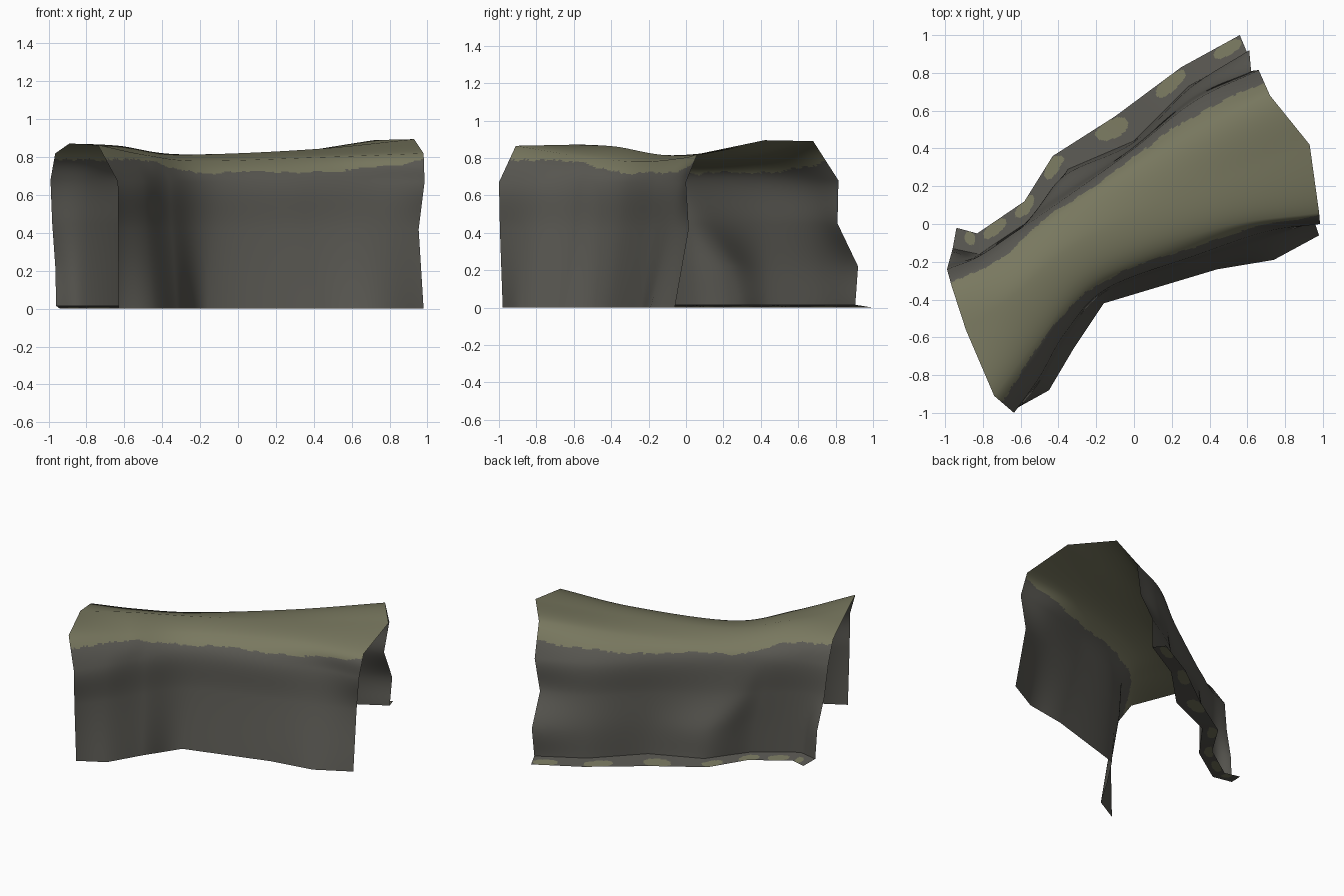
import bpy, random
from mathutils import Vector

if "Cube" in bpy.data.objects:
    bpy.data.objects.remove(bpy.data.objects["Cube"])

random.seed(4)
ALONG, ACROSS = 144, 20


def flat(z, pts):
    return [Vector((x, y, z)) for x, y in pts]


def between(a, b, f, z):
    """Rail part way from rail a to rail b, at height z."""
    out = [p.lerp(q, f) for p, q in zip(a, b)]
    for p in out:
        p.z = z
    return out


def sample(pts, t, smooth=True):
    """Point on an evenly spaced polyline or Catmull-Rom curve, t from 0 to 1."""
    n = len(pts) - 1
    i = min(int(t * n + 1e-9), n - 1)
    f = t * n - i
    a, b = pts[i], pts[i + 1]
    if not smooth:
        return a.lerp(b, f)
    m0 = (b - pts[i - 1]) / 2 if i > 0 else b - a
    m1 = (pts[i + 2] - a) / 2 if i + 2 <= n else b - a
    return (a * (2*f**3 - 3*f*f + 1) + m0 * (f**3 - 2*f*f + f)
            + b * (3*f*f - 2*f**3) + m1 * (f**3 - f*f))


def material(name, col):
    m = bpy.data.materials.new(name)
    m.diffuse_color = (*col, 1)
    m.use_nodes = True
    m.node_tree.nodes["Principled BSDF"].inputs["Base Color"].default_value = m.diffuse_color
    return m


def grid_mesh(name, rows):
    w = len(rows[0])
    faces = [(i*w + j, i*w + j + 1, (i+1)*w + j + 1, (i+1)*w + j)
             for i in range(len(rows) - 1) for j in range(w - 1)]
    me = bpy.data.meshes.new(name)
    me.from_pydata([p for r in rows for p in r], [], faces)
    for p in me.polygons:
        p.use_smooth = True
    return me


def sheet(name, rows, rule, soft_rows=None):
    """Grid surface; rule(column, row, centre) picks the colour and
    soft_rows is a rounder version that lends its shading normals."""
    me = grid_mesh(name, rows)
    w = len(rows[0])
    for m in (rock, moss):
        me.materials.append(m)
    for k, p in enumerate(me.polygons):
        p.material_index = rule(k // (w - 1), k % (w - 1), p.center)
    if soft_rows:
        soft = grid_mesh("soft", soft_rows)
        me.normals_split_custom_set_from_vertices(
            [v.normal.copy() for v in soft.vertices])
        bpy.data.meshes.remove(soft)
    ob = bpy.data.objects.new(name, me)
    bpy.context.collection.objects.link(ob)
    return ob


rock = material("grey rock", (0.100, 0.097, 0.084))
moss = material("olive moss", (0.190, 0.188, 0.115))

# Lengthwise rails of the arch, left end to right end
front_foot = flat(0, [(-.63, -.98), (-.45, -.88), (-.32, -.66), (-.16, -.42),
                      (.44, -.24), (.74, -.19), (.98, -.06)])
front_wall = flat(.67, [(-.635, -1), (-.5, -.81), (-.36, -.57), (-.14, -.34),
                        (.33, -.165), (.7, -.04), (.985, .0)])
front_mid = between(front_foot, front_wall, .75, .42)
front_mid[-1] += Vector((-.03, .03, 0))
front_shoulder = [Vector(p) for p in ((-.74, -.91, .865), (-.48, -.57, .81),
                  (-.2, -.26, .78), (.45, -.02, .8), (.98, .06, .82))]
crest = [Vector(p) for p in ((-.89, -.56, .872), (-.63, -.37, .86),
         (-.3, -.1, .815), (.37, .2, .84), (.93, .42, .895))]
back_shoulder = [Vector(p) for p in ((-.965, -.33, .82), (-.69, -.19, .8),
                 (-.38, .04, .77), (.18, .38, .81), (.72, .68, .89))]
back_wall = flat(.68, [(-.99, -.24), (-.82, -.17), (-.64, -.05), (-.49, .05),
                       (-.04, .37), (.32, .65), (.66, .815)])
back_foot = flat(.015, [(-.96, -.13), (-.82, -.16), (-.55, .02), (-.35, .29),
                        (0, .44), (.29, .73), (.6, .905)])
back_mid = between(back_wall, back_foot, .3, .45)
back_mid[-1] = Vector((.62, .81, .45))
back_low = between(back_wall, back_foot, .85, .22)
back_low[-1] = Vector((.61, .92, .22))
ledge_edge = flat(0, [(-.94, -.02), (-.83, -.05), (-.58, .12), (-.43, .36),
                      (-.1, .57), (.25, .83), (.56, 1)])

# Arch shell: angular cross-section, mossy above a ragged line
rails = [front_foot, front_mid, front_wall, front_shoulder, crest,
         back_shoulder, back_wall, back_mid, back_low, back_foot]
rows, soft_rows, moss_line = [], [], []
wobble = 0
n = ACROSS * (len(rails) - 1)
for i in range(ALONG + 1):
    t = i / ALONG
    section = [sample(r, t, r not in (front_foot, back_foot)) for r in rails]
    soft = [sample(r, t) for r in rails]
    rows.append([sample(section, k / n, False) for k in range(n + 1)])
    soft_rows.append([sample(soft, k / n) for k in range(n + 1)])
    wobble = 0.85 * wobble + random.uniform(-.005, .005)
    moss_line.append(section[4].z - .075 - .04 * t + wobble)
sheet("arch_shell", rows, lambda i, j, c: int(c.z > moss_line[i]), soft_rows)

# Ground ledge along the back foot, with a row of moss patches
patches = (.65, 1.35, 2, 2.85, 3.85, 4.8, 5.75)
rows = []
for i in range(2 * ALONG + 1):
    t = i / (2 * ALONG)
    a, b = sample(back_foot, t, False), sample(ledge_edge, t, False)
    rows.append([a.lerp(b, k / 20) for k in range(21)])


def patch_rule(i, j, c):
    s, v = (i + .5) / (2 * ALONG) * 6, (j + .5) / 20
    return int(any(abs((s - p) / .23)**2.5 + abs((v - .68) / .31)**2.5 < 1
                   for p in patches))


sheet("back_ledge", rows, patch_rule)
